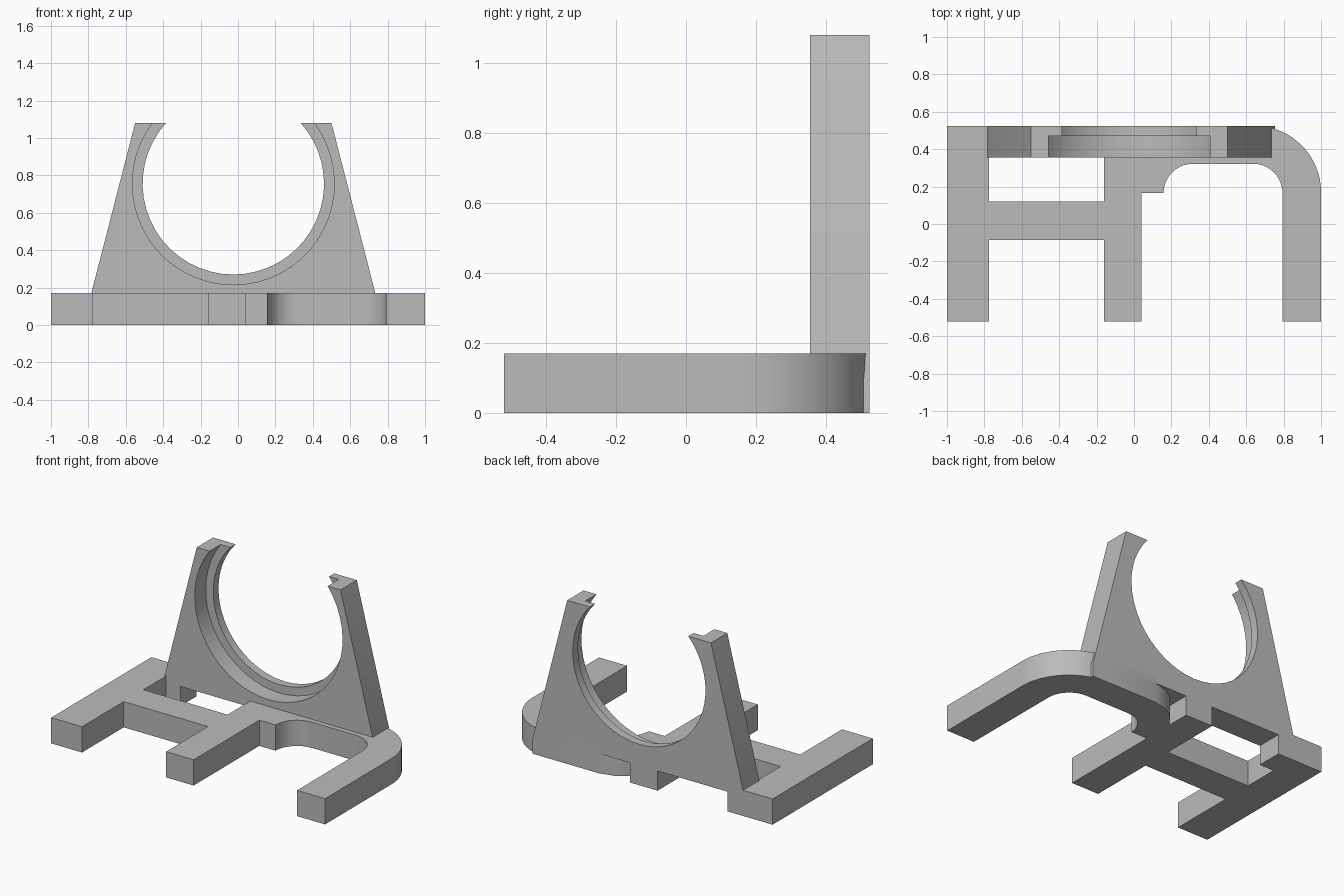
import bpy, bmesh
from math import sin, cos, pi, asin
from mathutils import Vector

cube = bpy.data.objects.get("Cube")
if cube:
    bpy.data.objects.remove(cube, do_unlink=True)

grey = bpy.data.materials.new("plain grey")
grey.use_nodes = True
colour = (0.5, 0.5, 0.5, 1)
grey.diffuse_color = colour
grey.node_tree.nodes["Principled BSDF"].inputs["Base Color"].default_value = colour


def arc(cx, cy, r, start, end, n):
    return [(cx + r * cos(start + (end - start) * i / n),
             cy + r * sin(start + (end - start) * i / n)) for i in range(n + 1)]


def prism(name, outline, low, high, upright=False):
    """Extrude an outline along z, or along y when upright."""
    bm = bmesh.new()
    place = (lambda a, b: (a, low, b)) if upright else (lambda a, b: (a, b, low))
    face = bm.faces.new([bm.verts.new(place(a, b)) for a, b in outline])
    made = bmesh.ops.extrude_face_region(bm, geom=[face])
    step = Vector((0, high - low, 0) if upright else (0, 0, high - low))
    bmesh.ops.translate(bm, vec=step,
                        verts=[v for v in made["geom"] if isinstance(v, bmesh.types.BMVert)])
    bmesh.ops.recalc_face_normals(bm, faces=bm.faces)
    mesh = bpy.data.meshes.new(name)
    bm.to_mesh(mesh)
    bm.free()
    mesh.materials.append(grey)
    ob = bpy.data.objects.new(name, mesh)
    bpy.context.collection.objects.link(ob)
    bpy.ops.object.select_all(action="DESELECT")
    ob.select_set(True)
    bpy.context.view_layer.objects.active = ob
    bpy.ops.object.shade_smooth_by_angle(angle=pi / 7)
    return ob


BASE = 0.17
FRONT, BACK = -0.52, 0.525

# Base: two parallel bars joined by a crossbar
left, right, bar_in, bar_out = -1, -0.775, -0.16, 0.04
base = [(left, FRONT), (right, FRONT), (right, -0.085), (bar_in, -0.085),
        (bar_in, FRONT), (bar_out, FRONT), (bar_out, BACK), (bar_in, BACK),
        (bar_in, 0.12), (right, 0.12), (right, BACK), (left, BACK)]
prism("base_bars", base, 0, BASE)

# Base: rounded hook with one long leg
hook = [(bar_out, 0.165)]
hook += arc(0.315, 0.165, 0.157, pi, pi / 2, 10)
hook += arc(0.637, 0.165, 0.157, pi / 2, 0, 10)
hook += [(0.795, FRONT), (1, FRONT)]
hook += arc(0.645, 0.17, 0.355, 0, pi / 2, 16)
hook += [(0.27, BACK), (0.17, 0.5), (0.10, 0.45), (bar_out, 0.37)]
prism("base_hook", hook, 0, BASE)

# Upright cradle: tapered plate on two feet, open circle at the top
CX, CZ, TOP = -0.025, 0.755, 1.08


def cradle_outline(radius):
    a = asin((TOP - CZ) / radius)
    outline = [(CX - 0.525, TOP), (CX - 0.78, 0.09), (CX - 0.78, 0),
               (CX - 0.645, 0), (CX - 0.645, 0.13), (CX + 0.645, 0.13),
               (CX + 0.645, 0), (CX + 0.78, 0), (CX + 0.78, 0.09), (CX + 0.525, TOP)]
    return outline + arc(CX, CZ, radius, a, -pi - a, 36)


prism("cradle_front", cradle_outline(0.54), 0.355, 0.47, upright=True)
prism("cradle_back_lip", cradle_outline(0.485), 0.47, BACK, upright=True)
